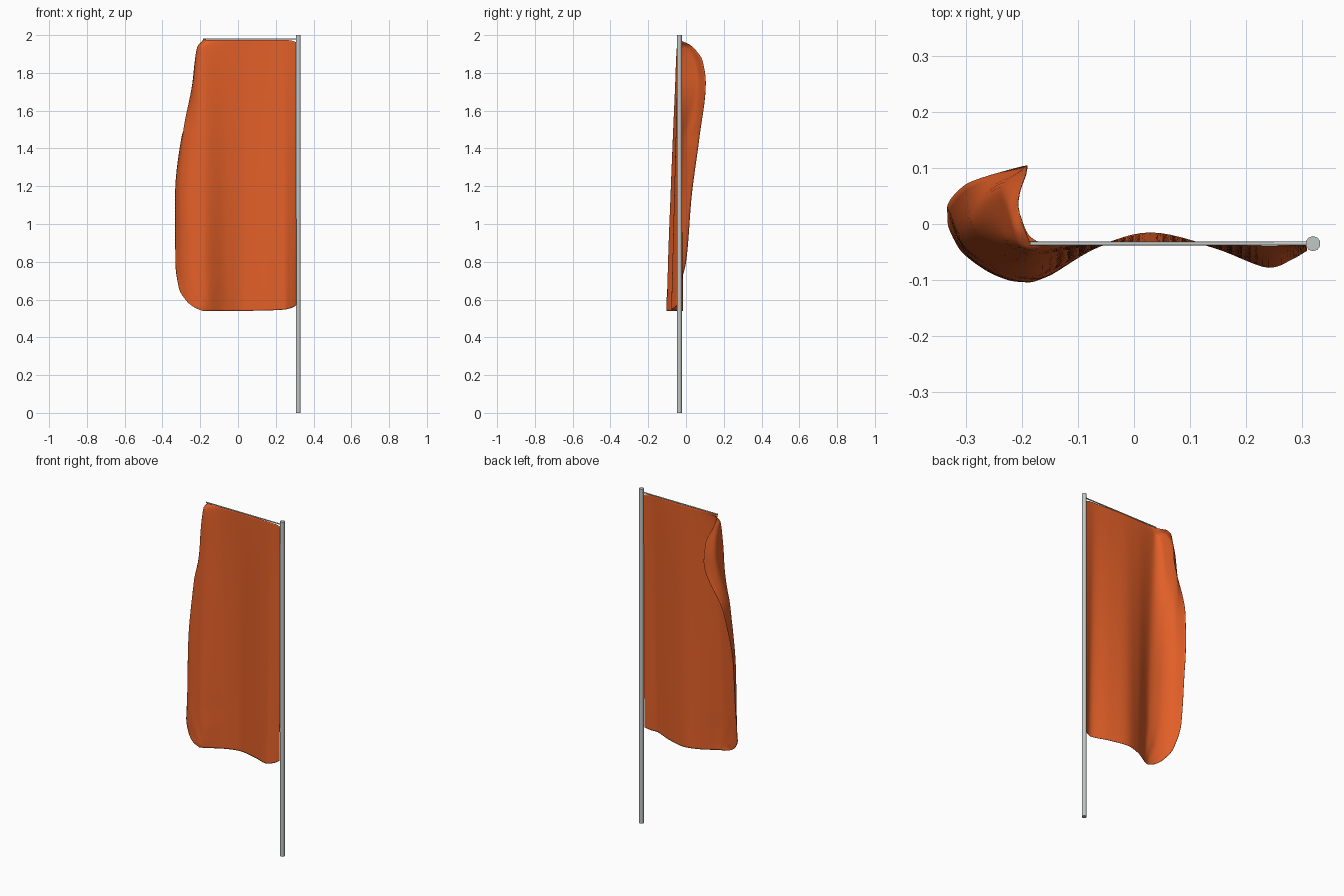
import bpy, math

if "Cube" in bpy.data.objects:
    bpy.data.objects.remove(bpy.data.objects["Cube"])

def material(name, col):
    m = bpy.data.materials.new(name)
    m.diffuse_color = (*col, 1)
    m.use_nodes = True
    m.node_tree.nodes["Principled BSDF"].inputs["Base Color"].default_value = m.diffuse_color
    return m

orange = material("orange cloth", (0.76, 0.115, 0.021))
grey = material("pale grey metal", (0.53, 0.57, 0.56))
PY = -0.035          # depth of the pole and top rod

def smooth(xs, ys, x):
    """Shape-preserving cubic through (xs, ys), xs rising."""
    n = len(xs)
    d = [(ys[i + 1] - ys[i]) / (xs[i + 1] - xs[i]) for i in range(n - 1)]
    def slope(i):
        if i == 0: return d[0]
        if i == n - 1: return d[-1]
        a, b = d[i - 1], d[i]
        return 0 if a * b <= 0 else 2 * a * b / (a + b)
    i = max(0, min(n - 2, sum(1 for v in xs if v <= x) - 1))
    h = xs[i + 1] - xs[i]
    t = (x - xs[i]) / h
    return (ys[i] * (1 + 2 * t) * (1 - t) ** 2 + h * slope(i) * t * (1 - t) ** 2
            + ys[i + 1] * t * t * (3 - 2 * t) + h * slope(i + 1) * t * t * (t - 1))

# Outer part of the cloth at each height: points running to the free edge
levels = [
    (0.54, [(-0.13, -0.078), (-0.150, -0.090), (-0.170, -0.099), (-0.185, -0.103)]),
    (0.555, [(-0.15, -0.090), (-0.185, -0.103), (-0.205, -0.102), (-0.225, -0.098)]),
    (0.59, [(-0.16, -0.095), (-0.195, -0.102), (-0.235, -0.094), (-0.270, -0.078)]),
    (0.66, [(-0.17, -0.097), (-0.215, -0.098), (-0.270, -0.077), (-0.312, -0.042)]),
    (0.80, [(-0.18, -0.094), (-0.235, -0.087), (-0.295, -0.054), (-0.331, 0.000)]),
    (1.15, [(-0.18, -0.081), (-0.245, -0.070), (-0.305, -0.030), (-0.332, 0.030)]),
    (1.45, [(-0.18, -0.069), (-0.245, -0.048), (-0.293, 0.005), (-0.300, 0.070)]),
    (1.75, [(-0.18, -0.056), (-0.232, -0.022), (-0.240, 0.055), (-0.190, 0.104)]),
    (1.86, [(-0.18, -0.052), (-0.222, -0.022), (-0.228, 0.040), (-0.193, 0.088)]),
    (1.94, [(-0.18, -0.047), (-0.205, -0.030), (-0.214, 0.000), (-0.207, 0.032)]),
    (1.975, [(-0.13, -0.037), (-0.155, -0.036), (-0.170, -0.035), (-0.185, -0.035)]),
]
zs = [l[0] for l in levels]

def row(z):
    """Plan control points of the cloth at height z, pole to free edge."""
    a = 0.12 + 0.88 * (1.975 - z) / 1.435
    pts = [(0.308, PY - 0.012 * a), (0.28, PY - 0.028 * a), (0.24, PY - 0.042 * a),
           (0.14, PY - 0.006 * a), (0.03, PY + 0.019 * a), (-0.06, PY - 0.004 * a)]
    for k in range(4):
        pts.append(tuple(smooth(zs, [l[1][k][c] for l in levels], z) for c in (0, 1)))
    return pts

# Flag cloth, denser rows near the rounded top and bottom
NV, NU, SUB = 90, 54, 6
verts, faces = [], []
for j in range(NV + 1):
    f = j / NV
    f = 0.5 * f + 0.5 * (0.5 - 0.5 * math.cos(math.pi * f))
    z = 0.54 + f * 1.435
    pts = row(z)
    idx = list(range(len(pts)))
    for i in range(NU + 1):
        x, y = (smooth(idx, [p[c] for p in pts], i / SUB) for c in (0, 1))
        r = max(0, (x - 0.05) / 0.258)              # rounded corners at the pole
        dz = 0.006 * r + 0.024 * r ** 8
        zz = z + dz * max(0, 1 - (z - 0.54) / 0.3) - 0.014 * r ** 12 * max(0, 1 - (1.975 - z) / 0.2)
        verts.append((x, y, zz))
for j in range(NV):
    for i in range(NU):
        a = j * (NU + 1) + i
        faces.append((a, a + NU + 1, a + NU + 2, a + 1))
me = bpy.data.meshes.new("flag_cloth")
me.from_pydata(verts, [], faces)
me.materials.append(orange)
cloth = bpy.data.objects.new("flag_cloth", me)
bpy.context.collection.objects.link(cloth)
mod = cloth.modifiers.new("thickness", "SOLIDIFY")
mod.thickness, mod.offset = 0.002, 0
me.shade_smooth()

def tube(name, r, length, loc, rot, sides):
    bpy.ops.mesh.primitive_cylinder_add(vertices=sides, radius=r, depth=length, location=loc, rotation=rot)
    o = bpy.context.object
    o.name = name
    o.data.materials.append(grey)
    bpy.ops.object.shade_smooth_by_angle(angle=math.radians(50))

# Upright pole and the thin rod along the top hem
tube("pole", 0.0135, 2.0, (0.319, PY, 1.0), (0, 0, 0), 10)
tube("top_rod", 0.0035, 0.5, (0.065, PY, 1.979), (0, math.pi / 2, 0), 8)
